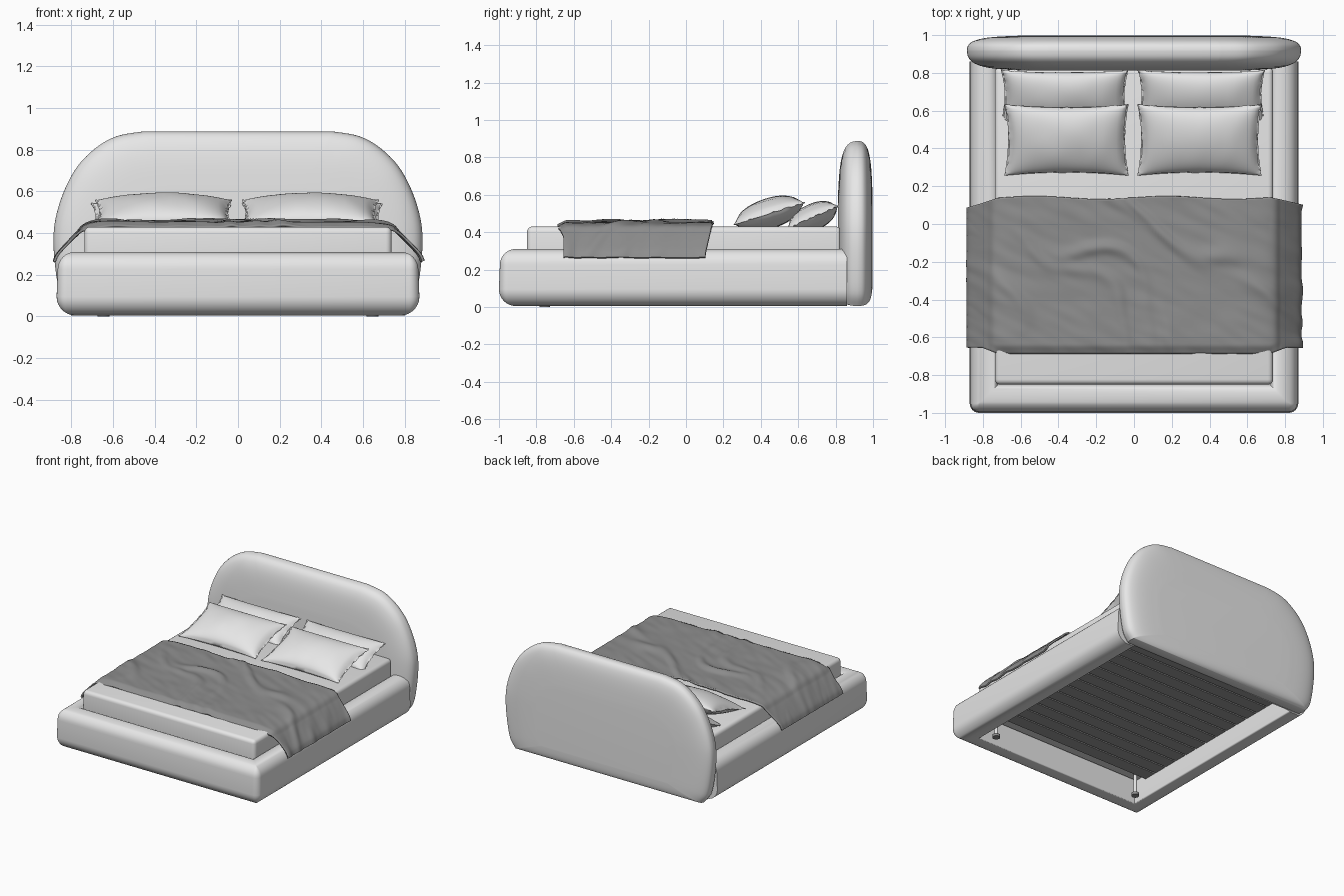
import bpy, bmesh, math
from mathutils import Vector, noise

cube = bpy.data.objects.get("Cube")
if cube:
    bpy.data.objects.remove(cube, do_unlink=True)


def material(name, value):
    m = bpy.data.materials.new(name)
    m.use_nodes = True
    colour = (value, value, value, 1)
    m.diffuse_color = colour
    m.node_tree.nodes["Principled BSDF"].inputs["Base Color"].default_value = colour
    return m


LIGHT = material("light grey fabric", 0.8)
DARK = material("dark grey fabric", 0.27)
SLAT = material("grey slats", 0.32)


def finish(bm, name, mat, angle=40):
    bmesh.ops.remove_doubles(bm, verts=bm.verts, dist=0.0004)
    bmesh.ops.recalc_face_normals(bm, faces=bm.faces)
    mesh = bpy.data.meshes.new(name)
    bm.to_mesh(mesh)
    bm.free()
    mesh.materials.append(mat)
    obj = bpy.data.objects.new(name, mesh)
    bpy.context.collection.objects.link(obj)
    bpy.ops.object.select_all(action='DESELECT')
    obj.select_set(True)
    bpy.context.view_layer.objects.active = obj
    bpy.ops.object.shade_smooth_by_angle(angle=math.radians(angle))
    return obj


def loft(rings, closed, caps):
    """Skin a list of point rings."""
    bm = bmesh.new()
    rows = [[bm.verts.new(p) for p in ring] for ring in rings]
    n = len(rows[0])
    for a, b in zip(rows, rows[1:]):
        for i in range(n if closed else n - 1):
            j = (i + 1) % n
            bm.faces.new((a[i], a[j], b[j], b[i]))
    if caps:
        bm.faces.new(rows[0])
        bm.faces.new(rows[-1])
    return bm


def box(name, lo, hi, mat, bevel=0.0):
    bm = bmesh.new()
    bmesh.ops.create_cube(bm, size=1)
    for v in bm.verts:
        v.co = [(a + b) / 2 + c * (b - a) for a, b, c in zip(lo, hi, v.co)]
    if bevel:
        bmesh.ops.bevel(bm, geom=bm.edges[:], offset=bevel, segments=4,
                        profile=0.5, affect='EDGES')
    return finish(bm, name, mat)


def smooth_path(points, steps=6):
    """Catmull-Rom curve through the points."""
    out = []
    ext = [points[0]] + points + [points[-1]]
    for a, b, c, d in zip(ext, ext[1:], ext[2:], ext[3:]):
        a, b, c, d = map(Vector, (a, b, c, d))
        for k in range(steps):
            t = k / steps
            out.append(b + (c - a) * t / 2 + (a * 2 - b * 5 + c * 4 - d) * t * t / 2
                       + (b * 3 - a - c * 3 + d) * t ** 3 / 2)
    return out + [Vector(points[-1])]


# Padded rail running down both sides and across the foot
W, FOOT, HEAD, R = 0.87, -1.0, 0.86, 0.05
section = []
for cx, cz, r, start in ((0.09, 0.225, 0.085, 90), (0.09, 0.095, 0.09, 180),
                         (0.14, 0.015, 0.01, 270), (0.1, 0.26, 0.05, 0)):
    for k in range(9):
        a = math.radians(start + k * 90 / 8)
        c, s = math.cos(a), math.sin(a)
        section.append((cx + r * c, cz + r * s))


def rail_ring(x_sign, angle, y=None):
    ring = []
    for d, z in section:
        if y is not None:
            ring.append((x_sign * (W - d), y, z))
            continue
        r, inset = max(R - d, 0), max(R, d)
        ring.append((x_sign * (W - inset + r * math.cos(angle)),
                     FOOT + inset - r * math.sin(angle), z))
    return ring


corner = [k * math.pi / 12 for k in range(7)]
rings = [rail_ring(-1, 0, HEAD)] + [rail_ring(-1, a) for a in corner]
rings += [rail_ring(1, a) for a in reversed(corner)] + [rail_ring(1, 0, HEAD)]
finish(loft(rings, True, True), "bed_rail", LIGHT, 50)

# Arched headboard, cushioned so that it thins towards the rim
half = smooth_path([(0.80, 0.005), (0.845, 0.07), (0.872, 0.2), (0.885, 0.35), (0.875, 0.47),
                    (0.835, 0.6), (0.77, 0.72), (0.68, 0.81), (0.58, 0.865), (0.45, 0.888)])
outline = half + [Vector((-p.x, p.y)) for p in reversed(half)]
cushion = smooth_path([(0, 0), (0.004, 0.022), (0.015, 0.04), (0.04, 0.057),
                       (0.09, 0.072), (0.17, 0.082), (0.29, 0.088)], 3)
MID = 0.42


def head_ring(inset, y):
    ring = []
    for p in outline:
        shrink = inset / 0.47 if p.y > MID else inset * 0.85
        ring.append((p.x * (1 - inset / 0.885), y, MID + (p.y - MID) * (1 - shrink)))
    return ring


rings = [head_ring(d, 0.92 - 1.22 * h) for d, h in reversed(cushion)]
rings += [head_ring(d, 0.92 + 0.88 * h) for d, h in cushion[1:]]
finish(loft(rings, True, True), "headboard", LIGHT, 50)

# Mattress
box("mattress", (-0.737, -0.85, 0.185), (0.737, 0.83, 0.43), LIGHT, 0.028)

# Slatted base
box("base_panel", (-0.73, -0.74, 0.172), (0.73, 0.84, 0.184), SLAT)
for i in range(14):
    y = -0.73 + i * 0.112
    box(f"slat_{i + 1}", (-0.73, y, 0.155), (0.73, y + 0.1, 0.172), SLAT)

# Support feet at the foot corners
for side, x in (("right", -0.645), ("left", 0.645)):
    for part, r, z0, z1, mat in (("rod", 0.012, 0.015, 0.19, LIGHT), ("pad", 0.028, 0, 0.02, DARK)):
        bm = bmesh.new()
        bmesh.ops.create_cone(bm, cap_ends=True, segments=20, radius1=r, radius2=r, depth=z1 - z0)
        bmesh.ops.translate(bm, verts=bm.verts, vec=(x, -0.755, (z0 + z1) / 2))
        finish(bm, f"{side}_foot_{part}", mat)


# Pillows with a flat seam and pulled-out corners
def pillow(name, x, y, z, hx, hy, thick, tilt):
    n = 28
    bm = bmesh.new()
    for sign in (-1, 1):
        grid = []
        for j in range(n + 1):
            v = math.sin(math.pi / 2 * (2 * j / n - 1))
            row = []
            for i in range(n + 1):
                u = math.sin(math.pi / 2 * (2 * i / n - 1))
                px = hx * u * (1 - 0.06 * (1 - v * v))
                py = hy * v * (1 - 0.09 * (1 - u * u))
                fu, fv = max(0, 1 - (u / 0.95) ** 2), max(0, 1 - (v / 0.97) ** 2)
                crease = 0.004 * noise.noise(Vector((px * 14 + x * 9, py * 6, sign)))
                pz = sign * (0.003 + (thick + crease) * (fu * fv) ** 0.5)
                c, s = math.cos(tilt), math.sin(tilt)
                row.append(bm.verts.new((x + px, y + py * c - pz * s, z + py * s + pz * c)))
            grid.append(row)
        for a, b in zip(grid, grid[1:]):
            for i in range(n):
                bm.faces.new((a[i], a[i + 1], b[i + 1], b[i]))
    bmesh.ops.remove_doubles(bm, verts=bm.verts, dist=0.0065)
    finish(bm, name, LIGHT, 60)


for side, s in (("right", -1), ("left", 1)):
    pillow(f"{side}_front_pillow", 0.352 * s - 0.005, 0.445, 0.5, 0.33, 0.2, 0.078, 0.3)
    pillow(f"{side}_back_pillow", 0.362 * s - 0.005, 0.678, 0.48, 0.338, 0.15, 0.068, 0.42)

# Rumpled throw draped over both sides
half = smooth_path([(0.0, 0.447), (0.2, 0.447), (0.4, 0.447), (0.6, 0.446), (0.725, 0.432),
                    (0.775, 0.39), (0.83, 0.335), (0.865, 0.295), (0.88, 0.262)], 16)
drape = [Vector((-p.x, p.y)) for p in reversed(half[1:])] + half
rows = 90


def creases(x, y):
    """Height of long diagonal folds plus fine rumpling."""
    warp = noise.noise(Vector((x * 2, y * 2, 3)))
    total = 0
    for across, seed in ((y * 13 + x * 7, 0), (y * 16 + x * 14, 5)):
        patch = max(0, 0.35 + noise.noise(Vector((x * 2.5, y * 3, seed + 8))))
        total += patch * (0.5 + 0.5 * math.sin(across + warp * 6 + seed)) ** 6
    fine = noise.noise(Vector((x * 7, y * 16 + x * 7, 1)))
    return 0.024 * total + 0.004 * fine


rings = []
for j in range(rows + 1):
    t = j / rows
    ring = []
    for p in drape:
        hang = max(0, abs(p.x) - 0.72) / 0.16
        back = 0.14 - 0.045 * hang + 0.008 * math.sin(p.x * 9)
        front = -0.685 + 0.03 * min(1, hang * 2)
        y = front + t * (back - front)
        bump = creases(p.x, y)
        front_drop = 0.022 * max(0, 1 - t / 0.05) * max(0, 1 - hang * 3)
        flare = math.copysign(bump * hang * 0.8, p.x)
        ring.append((p.x + flare, y, p.y + bump * (1 - 0.7 * min(hang, 1)) - front_drop))
    rings.append(ring)
throw = finish(loft(rings, False, False), "throw_blanket", DARK, 60)
solid = throw.modifiers.new("thickness", 'SOLIDIFY')
solid.thickness = 0.012
solid.offset = 0
